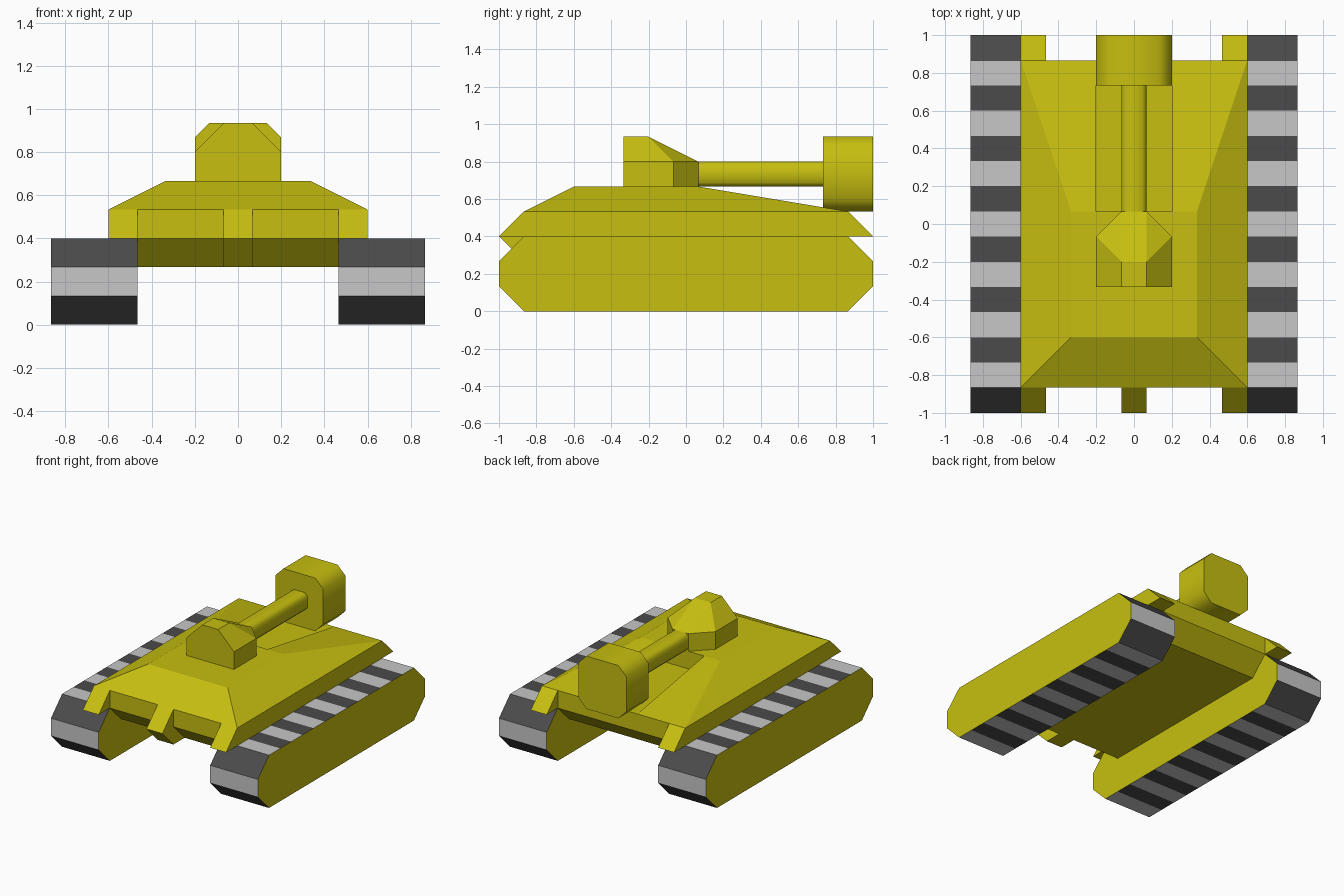
import bpy
import bmesh
import math
from mathutils import Vector

U = 1 / 15  # modelling unit: every part sits on this grid

old = bpy.data.objects.get("Cube")
if old:
    bpy.data.objects.remove(old, do_unlink=True)


def material(name, color):
    mat = bpy.data.materials.new(name)
    mat.use_nodes = True
    mat.diffuse_color = color
    mat.node_tree.nodes["Principled BSDF"].inputs["Base Color"].default_value = color
    return mat


YELLOW = material("olive_yellow", (0.57, 0.52, 0.005, 1))
LIGHT = material("light_grey", (0.57, 0.57, 0.57, 1))
DARK = material("dark_grey", (0.07, 0.07, 0.07, 1))


def finish(name, bm, mats=(YELLOW,)):
    bmesh.ops.scale(bm, vec=(U, U, U), verts=bm.verts)
    bmesh.ops.recalc_face_normals(bm, faces=bm.faces)
    mesh = bpy.data.meshes.new(name)
    bm.to_mesh(mesh)
    bm.free()
    for mat in mats:
        mesh.materials.append(mat)
    obj = bpy.data.objects.new(name, mesh)
    bpy.context.collection.objects.link(obj)
    return obj


def prism(name, start, end, mats=(YELLOW,), side_rule=None):
    """Join two matching outlines with side faces and caps."""
    bm = bmesh.new()
    a = [bm.verts.new(p) for p in start]
    b = [bm.verts.new(p) for p in end]
    bm.faces.new(a)
    bm.faces.new(b)
    for i in range(len(a)):
        j = (i + 1) % len(a)
        face = bm.faces.new((a[i], a[j], b[j], b[i]))
        if side_rule:
            face.material_index = side_rule(i)
    return finish(name, bm, mats)


def across(name, profile, x0, x1, **kw):
    """Extrude a (y, z) profile along x."""
    return prism(name, [(x0, y, z) for y, z in profile],
                 [(x1, y, z) for y, z in profile], **kw)


def solid(name, points):
    """Convex block mirrored in x."""
    bm = bmesh.new()
    for x, y, z in points:
        for side in (-1, 1):
            bm.verts.new((side * x, y, z))
    bmesh.ops.convex_hull(bm, input=bm.verts)
    bmesh.ops.dissolve_limit(bm, angle_limit=math.radians(1),
                             verts=bm.verts, edges=bm.edges)
    return finish(name, bm)


def gun_part(name, y0, y1, half):
    """Octagonal tube with small corner cuts, smooth along its sides."""
    cut = half * 2 / 3
    ring = []
    for sx, sz in ((1, 1), (-1, 1), (-1, -1), (1, -1)):
        pair = [(sx * half, sz * cut), (sx * cut, sz * half)]
        ring += pair if sx * sz > 0 else pair[::-1]
    obj = prism(name, [(x, y0, z + 11) for x, z in ring],
                [(x, y1, z + 11) for x, z in ring])
    bpy.ops.object.select_all(action='DESELECT')
    obj.select_set(True)
    bpy.context.view_layer.objects.active = obj
    bpy.ops.object.shade_smooth_by_angle(angle=math.radians(50))


# Tracks: tread pads alternate light and dark around the loop
run = range(-13, 14, 2)
loop = ([(y, 0) for y in run] + [(15, 2), (15, 4)]
        + [(y, 6) for y in reversed(run)] + [(-15, 4), (-15, 2)])
for side, name in ((1, "left"), (-1, "right")):
    across(name + "_track", loop, side * 7, side * 13,
           mats=(YELLOW, LIGHT, DARK), side_rule=lambda i: 1 + i % 2)
    # Sloped mudguard tips, front and back
    for end, label in ((-1, "front"), (1, "back")):
        across(f"{name}_{label}_mudguard",
               [(end * 13, 8), (end * 15, 6), (end * 13, 6)], side * 7, side * 9)

# Hull with sloped deck and a channel under the gun
hull = solid("upper_hull", [(9, y, z) for y in (-13, 13) for z in (6, 8)]
             + [(5, -9, 10), (5, 1, 10)])
cutter = solid("gun_channel_cutter",
               [(3, y, z) for y in (1, 14) for z in (8, 12)])
cutter.hide_render = True
cutter.hide_viewport = True
cutter.display_type = 'WIRE'
channel = hull.modifiers.new("gun_channel", 'BOOLEAN')
channel.operation = 'DIFFERENCE'
channel.solver = 'EXACT'
channel.object = cutter

across("lower_hull", [(-13, 6), (-11, 4), (11, 4), (13, 6)], -7, 7)
across("front_wedge", [(-13, 8), (-15, 6), (-13, 4), (-11, 4), (-13, 6)], -1, 1)

# Turret and gun
solid("turret", [(3, y, z) for y in (-5, -1) for z in (10, 12)]
      + [(1, 1, 10), (1, 1, 12), (1, -5, 14), (1, -3, 14)])
gun_part("gun_barrel", 0, 11, 1)
gun_part("muzzle", 11, 15, 3)
